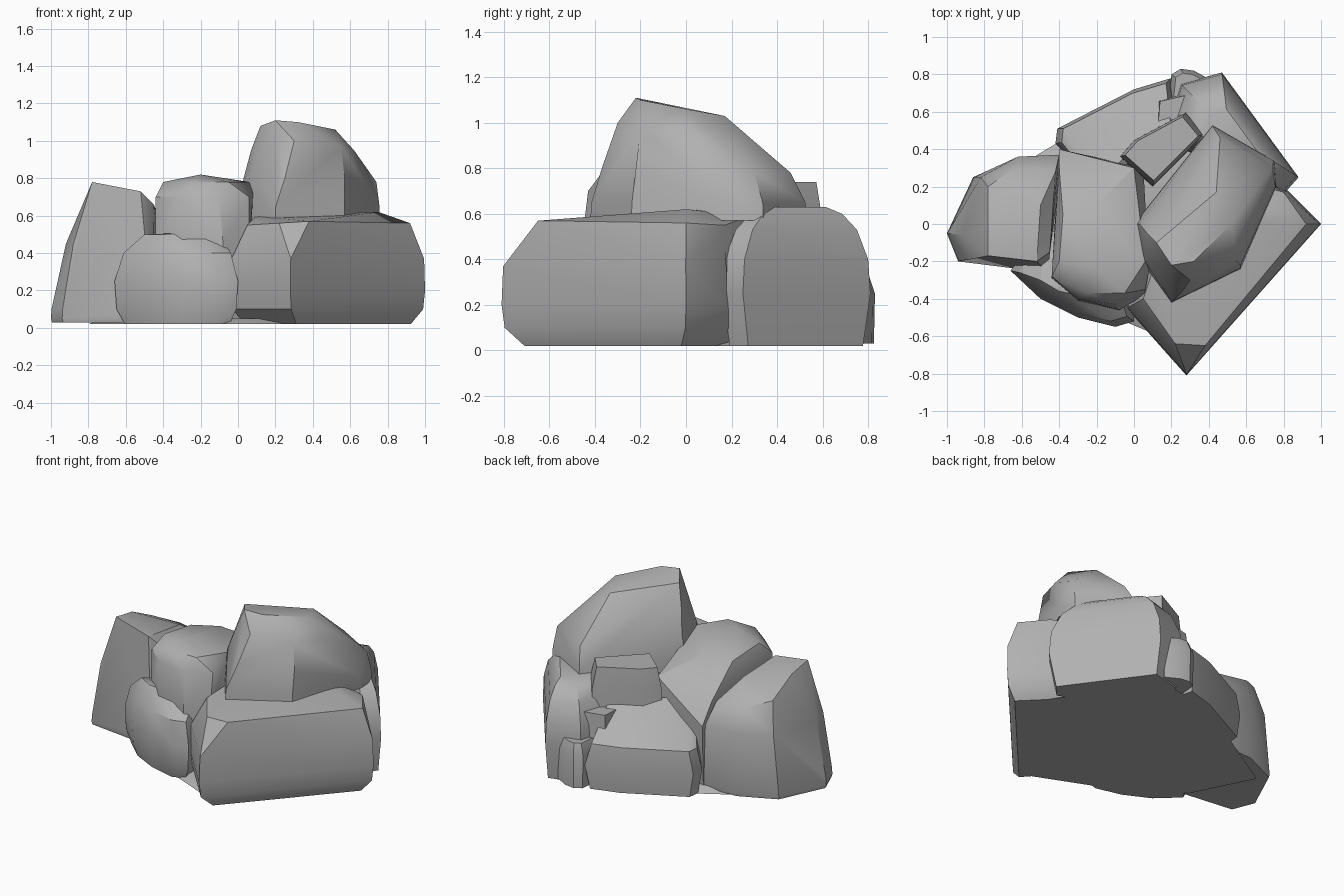
import bpy
import bmesh
from mathutils import Vector

default_cube = bpy.data.objects.get("Cube")
if default_cube:
    bpy.data.objects.remove(default_cube, do_unlink=True)

# One plain stone colour for the whole pile
stone = bpy.data.materials.new("stone_grey")
stone.use_nodes = True
stone_colour = (.44, .44, .44, 1)
stone.diffuse_color = stone_colour
stone.node_tree.nodes["Principled BSDF"].inputs["Base Color"].default_value = stone_colour


def boulder(name, footprint, profile, crown=()):
    """Stack scaled copies of a footprint, add crown points and wrap a tight skin.

    footprint: corners of the widest outline
    profile: pairs of height and footprint scale
    crown: extra points where the top is uneven
    """
    corners = [Vector((x, y, 0)) for x, y in footprint]
    middle = sum(corners, Vector()) / len(corners)
    bm = bmesh.new()
    for height, scale in profile:
        for corner in corners:
            bm.verts.new(middle.lerp(corner, scale) + Vector((0, 0, height)))
    for point in crown:
        bm.verts.new(point)

    hull = bmesh.ops.convex_hull(bm, input=bm.verts)
    unused = set(hull["geom_interior"] + hull["geom_unused"])
    loose = [item for item in unused if isinstance(item, bmesh.types.BMVert)]
    bmesh.ops.delete(bm, geom=loose, context="VERTS")
    bmesh.ops.dissolve_limit(bm, angle_limit=.06, verts=bm.verts, edges=bm.edges)
    bmesh.ops.recalc_face_normals(bm, faces=bm.faces)

    mesh = bpy.data.meshes.new(name)
    bm.to_mesh(mesh)
    bm.free()
    mesh.materials.append(stone)
    rock = bpy.data.objects.new(name, mesh)
    bpy.context.collection.objects.link(rock)

    # Smooth the gentle bends and keep the hard edges
    bpy.ops.object.select_all(action="DESELECT")
    rock.select_set(True)
    bpy.context.view_layer.objects.active = rock
    bpy.ops.object.shade_smooth_by_angle(angle=.55)


# Broad block at the front right
boulder(
    "front_right_block",
    footprint=[(-.04, -.45), (.28, -.81), (1, 0), (.82, .18), (.4, .4)],
    profile=[(.02, .85), (.1, .98), (.2, 1), (.37, .99)],
    crown=[(.05, -.4, .55), (.22, -.64, .56), (.38, -.65, .57), (.92, 0, .56), (.8, .17, .55),
           (.1, -.25, .6), (.75, 0, .62), (.7, .1, .61), (.3, .3, .6)],
)

# Low rounded boulder at the front
boulder(
    "front_low_boulder",
    footprint=[(-.66, -.25), (-.5, -.4), (-.3, -.5), (-.1, -.55), (0, -.52), (0, 0), (-.5, 0)],
    profile=[(.02, .85), (.1, .97), (.25, 1), (.4, .87)],
    crown=[(-.5, -.3, .5), (-.4, -.36, .5), (-.2, -.4, .51), (-.1, -.3, .5)],
)

# Upright boulder in the middle
boulder(
    "middle_boulder",
    footprint=[(-.44, -.29), (-.3, -.41), (-.08, -.46), (.06, -.38), (.05, .3), (-.4, .4)],
    profile=[(.03, .95), (.45, 1)],
    crown=[(-.44, -.28, .7), (-.3, -.4, .7), (-.1, -.43, .7), (.06, -.35, .7), (.08, -.25, .72),
           (-.4, -.2, .78), (-.25, -.37, .78), (-.05, -.37, .78), (.06, -.2, .78),
           (-.2, -.24, .82), (-.2, .1, .77), (-.38, .05, .75), (-.4, .3, .58), (0, .3, .64)],
)

# Tall boulder on top
boulder(
    "summit_boulder",
    footprint=[(0, 0), (.04, -.2), (.2, -.42), (.57, -.24), (.76, .2), (.75, .34), (.42, .53)],
    profile=[(.57, 1), (.65, .99)],
    crown=[(.03, 0, .8), (.06, -.2, .8), (.25, -.37, .8), (.57, -.22, .8),
           (.07, -.05, .95), (.3, -.3, 1), (.55, -.2, .97), (.12, -.1, 1.08), (.2, -.22, 1.11),
           (.32, -.2, 1.1), (.52, 0, 1.06), (.44, .17, 1.03), (.62, 0, .95), (.7, .2, .83),
           (.74, .3, .78), (.46, .46, .78)],
)

# Leaning boulder on the far left
boulder(
    "left_boulder",
    footprint=[(-1, -.05), (-.94, -.2), (-.46, -.26), (-.38, .37), (-.62, .36), (-.86, .25)],
    profile=[(.03, .98), (.05, 1), (.1, .99)],
    crown=[(-.92, -.06, .45), (-.88, -.19, .45), (-.82, .25, .45), (-.62, .36, .45), (-.4, .37, .45),
           (-.78, -.17, .78), (-.78, 0, .75), (-.78, .2, .65), (-.64, .3, .6),
           (-.52, -.2, .73), (-.45, -.15, .66), (-.5, .1, .7), (-.42, .28, .58)],
)

# Broad boulder at the back right
boulder(
    "back_right_boulder",
    footprint=[(.47, .81), (.88, .25), (.8, .16), (.15, .45), (.25, .75)],
    profile=[(.02, .9), (.25, 1), (.4, .97), (.53, .82), (.6, .62), (.63, .4)],
)

# Low boulder at the back left, sloping up into the pile
boulder(
    "back_left_boulder",
    footprint=[(-.42, .43), (-.41, .51), (0, .72), (.2, .78), (.3, .4), (-.2, .2)],
    profile=[(.02, .92), (.18, 1), (.32, .9)],
    crown=[(-.2, .4, .42), (0, .55, .42), (-.2, .2, .5), (-.05, .36, .54), (.2, .5, .54)],
)

# Wedge filling the gap behind the summit
boulder(
    "back_wedge",
    footprint=[(-.08, .36), (0, .45), (.28, .6), (.38, .48), (.1, .2)],
    profile=[(.3, 1), (.6, .97), (.74, .85)],
)

# Small stones tucked against the back
boulder(
    "back_ledge_stone",
    footprint=[(.12, .54), (.13, .66), (.3, .7), (.34, .56)],
    profile=[(.3, 1), (.48, .9)],
)
boulder(
    "back_foot_stone",
    footprint=[(.18, .6), (.2, .8), (.25, .83), (.32, .82), (.41, .77), (.4, .6)],
    profile=[(.03, .95), (.25, 1), (.32, .75)],
)

# Shallow underside that joins the pile
boulder(
    "underside",
    footprint=[(-.8, .2), (-.6, -.2), (-.1, -.5), (.28, -.66), (.86, 0), (.4, .72), (0, .68), (-.3, .5)],
    profile=[(.02, 1), (.05, .9)],
    crown=[(-.35, -.12, 0)],
)
